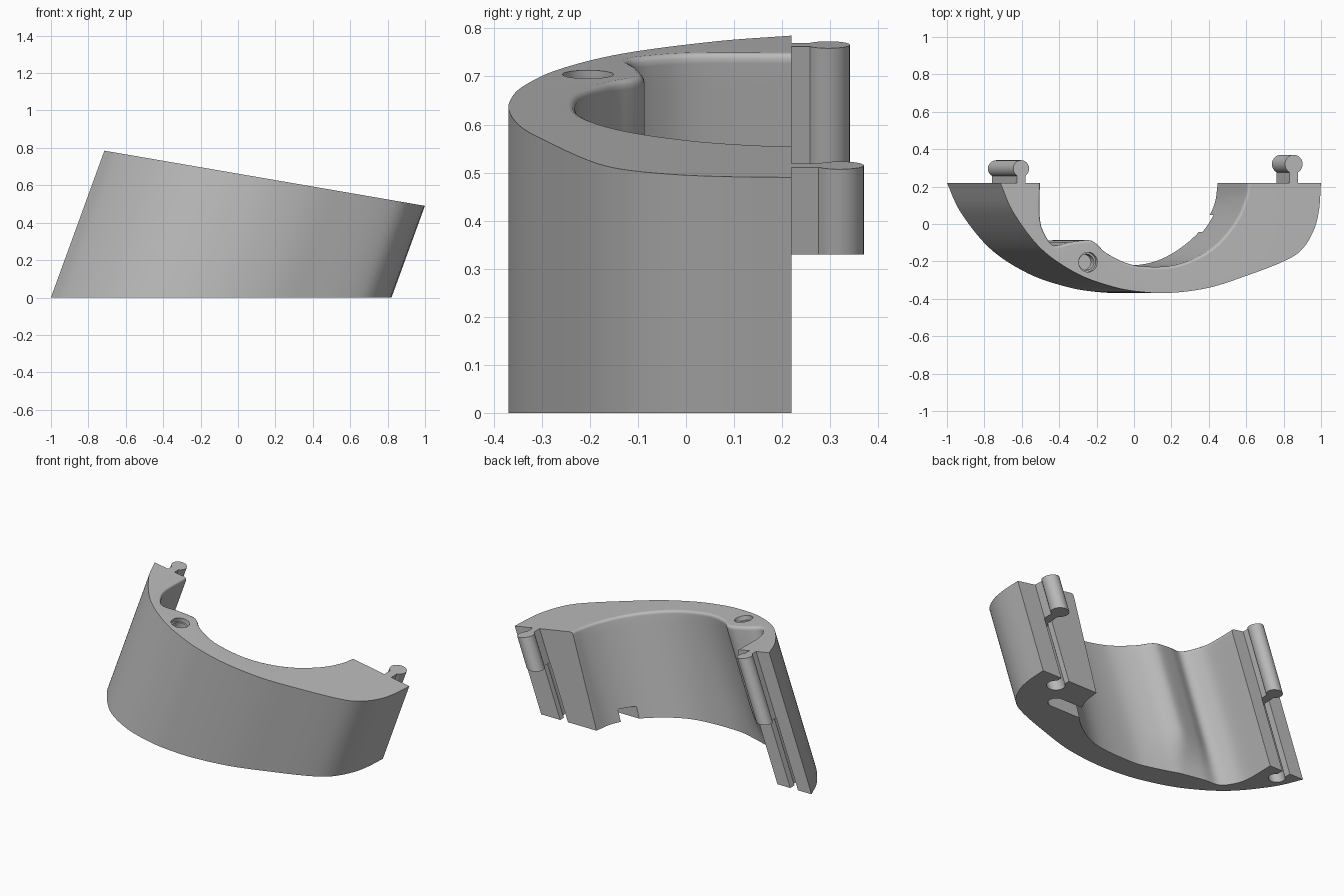
import bpy, bmesh, math
from mathutils import Vector

cube = bpy.data.objects.get("Cube")
if cube:
    bpy.data.objects.remove(cube)

grey = bpy.data.materials.new("plain_grey")
grey.use_nodes = True
colour = (0.5, 0.5, 0.5, 1)
grey.diffuse_color = colour
grey.node_tree.nodes["Principled BSDF"].inputs["Base Color"].default_value = colour

LEAN = 0.364      # sideways shift per unit of height
BACK = 0.22       # plane of the two joint faces


def top_z(u):
    return 0.623 - 0.162 * u


def lean(u, y, z):
    return Vector((u + LEAN * z, y, z))


def smooth_path(points, count):
    """Catmull-Rom curve through the points, evenly resampled."""
    p = [Vector(q) for q in points]
    p = [2 * p[0] - p[1]] + p + [2 * p[-1] - p[-2]]
    fine = []
    for a, b, c, d in zip(p, p[1:], p[2:], p[3:]):
        for k in range(12):
            t = k / 12
            fine.append(0.5 * (2 * b + (c - a) * t + (2 * a - 5 * b + 4 * c - d) * t * t
                               + (3 * b - a - 3 * c + d) * t ** 3))
    fine.append(p[-2])
    run = [0]
    for a, b in zip(fine, fine[1:]):
        run.append(run[-1] + (b - a).length)
    out, j = [], 0
    for i in range(count):
        s = run[-1] * i / (count - 1)
        while j < len(run) - 2 and run[j + 1] < s:
            j += 1
        out.append(fine[j].lerp(fine[j + 1], (s - run[j]) / (run[j + 1] - run[j])))
    return out


def make(name, bm):
    bmesh.ops.recalc_face_normals(bm, faces=bm.faces)
    mesh = bpy.data.meshes.new(name)
    bm.to_mesh(mesh)
    bm.free()
    mesh.materials.append(grey)
    ob = bpy.data.objects.new(name, mesh)
    bpy.context.collection.objects.link(ob)
    return ob


def shade(ob):
    bpy.ops.object.select_all(action='DESELECT')
    ob.select_set(True)
    bpy.context.view_layer.objects.active = ob
    bpy.ops.object.shade_smooth_by_angle(angle=math.radians(35))
    mod = ob.modifiers.new("flat_tops", 'WEIGHTED_NORMAL')
    mod.keep_sharp = True


def leaning_prism(name, profile, low, high):
    """Prism along the leaning axis; low and high give height from u."""
    bm = bmesh.new()
    rings = [[bm.verts.new(lean(u, y, f(u))) for u, y in profile] for f in (low, high)]
    n = len(profile)
    for i in range(n):
        k = (i + 1) % n
        bm.faces.new((rings[0][i], rings[0][k], rings[1][k], rings[1][i]))
    for ring in rings:
        bm.faces.new(ring)
    return make(name, bm)


def arc(u, y, r, start, span, n):
    return [(u + r * math.cos(start + span * i / n), y + r * math.sin(start + span * i / n))
            for i in range(n + 1)]


def keyhole(u, y, r, half, stem_y):
    """Round bead with a straight stem reaching stem_y."""
    side = 1 if stem_y > y else -1
    gap = math.asin(half / r)
    bead = arc(u, y, r, side * math.pi / 2 + gap, math.tau - 2 * gap, 28)
    return bead + [(bead[-1][0], stem_y), (bead[0][0], stem_y)]


def cut(target, cutter):
    cutter.hide_render = True
    mod = target.modifiers.new("cut", 'BOOLEAN')
    mod.object, mod.solver = cutter, 'EXACT'
    bpy.context.view_layer.objects.active = target
    bpy.ops.object.modifier_apply(modifier=mod.name)
    bpy.data.objects.remove(cutter)


# Curved shell: outer wall, and an inner wall that changes from base to top
outer_pts = [(-1, BACK), (-.925, .06), (-.768, -.133), (-.565, -.265), (-.36, -.336),
             (-.2, -.363), (-.03, -.368), (.184, -.341), (.397, -.277), (.609, -.2),
             (.715, -.135), (.782, -.03), (.811, .08), (.821, BACK)]
inner_top = [(-.772, BACK), (-.772, .03), (-.742, -.06), (-.69, -.117), (-.6, -.1),
             (-.496, -.088), (-.45, -.106), (-.4, -.152), (-.294, -.205), (-.19, -.228),
             (-.03, -.226), (.11, -.184), (.237, -.104), (.343, .02), (.397, .14), (.41, BACK)]
inner_base = inner_top[:4] + [(-.6, -.125), (-.496, -.145), (-.45, -.155), (-.4, -.172),
              (-.294, -.205), (-.19, -.226), (0, -.223), (.13, -.196), (.25, -.13),
              (.36, -.03), (.43, .1), (.45, BACK)]
N = 90
outer = smooth_path(outer_pts, N)
upper, lower = smooth_path(inner_top, N), smooth_path(inner_base, N)
levels = [0, .08, .16, .24, .32, .5, .7, .9, .972, .986, .995, 1]
rim = {.986: .002, .995: .007, 1: .015}     # rounded inner rim

bm = bmesh.new()
wall_out, wall_in = [], []
for t in levels:
    wall_out.append([bm.verts.new(lean(p.x, p.y, t * top_z(p.x))) for p in outer])
    row = []
    for i in range(N):
        fast = min(1, max(0, -lower[i].x / 0.2))
        w = t + (min(1, t / 0.32) - t) * fast
        w = w * w * (3 - 2 * w) * fast + w * (1 - fast)
        p = lower[i].lerp(upper[i], w)
        along = (upper[min(i + 1, N - 1)] - upper[max(i - 1, 0)]).normalized()
        p = p + Vector((along.y, -along.x)) * (rim.get(t, 0) - 0.002)
        if i in (0, N - 1):
            p.y = BACK
        row.append(bm.verts.new(lean(p.x, p.y, t * top_z(p.x))))
    wall_in.append(row)
for k in range(len(levels) - 1):
    for wall in (wall_out, wall_in):
        for i in range(N - 1):
            bm.faces.new((wall[k][i], wall[k][i + 1], wall[k + 1][i + 1], wall[k + 1][i]))
    for i in (0, N - 1):
        bm.faces.new((wall_out[k][i], wall_in[k][i], wall_in[k + 1][i], wall_out[k + 1][i]))
for k in (0, -1):
    for i in range(N - 1):
        bm.faces.new((wall_out[k][i], wall_out[k][i + 1], wall_in[k][i + 1], wall_in[k][i]))
shell = make("curved_shell", bm)

# Shallow stepped screw hole in the top face
for r, depth in ((.053, .025), (.043, .07)):
    cut(shell, leaning_prism("hole_cutter", arc(-.502, -.204, r, 0, math.tau * 31 / 32, 31),
                             lambda u: top_z(u) - depth, lambda u: top_z(u) + .05))

# Round-ended notch low on the inner wall
notch = arc(.545, .002, .046, -math.pi / 2, math.pi, 12) + [(.3, .048), (.3, -.044)]
cut(shell, leaning_prism("notch_cutter", notch, lambda u: -.05, lambda u: .07))

# Joint on each arm: a bead above, a matching socket below
for side, u, reach, r, floor in (("left", .667, .1, .05, .33),
                                 ("right", -.882, .076, .045, .40)):
    cut(shell, leaning_prism("socket_cutter", keyhole(u, BACK - .078, r, .026, BACK + .05),
                             lambda x: -.05, lambda x: floor))
    bead = leaning_prism(side + "_joint_bead",
                         keyhole(u, BACK + reach, r, .024, BACK - .004),
                         lambda x: floor, top_z)
    shade(bead)
shade(shell)
